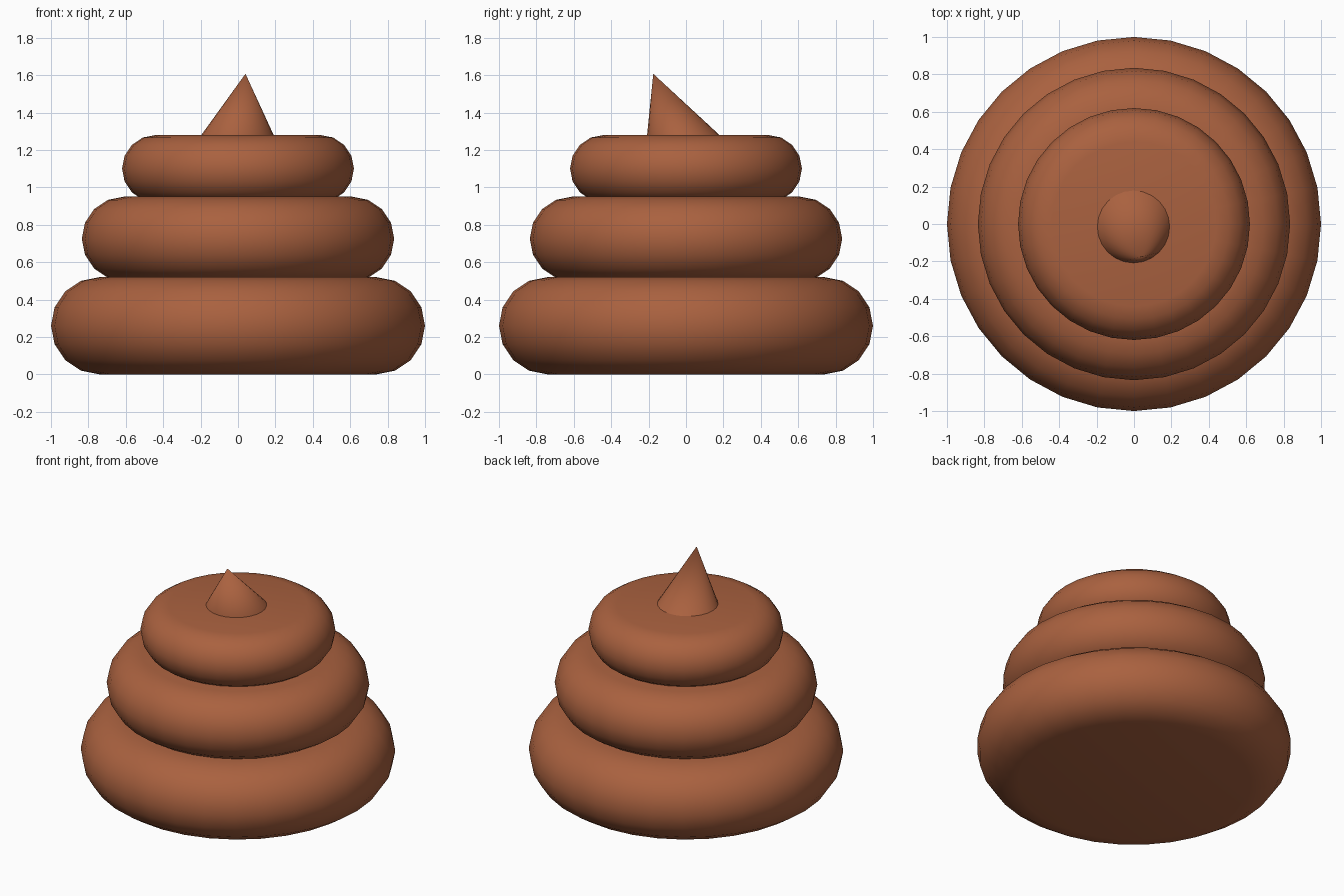
import bpy, bmesh
from math import sin, cos, pi

if "Cube" in bpy.data.objects:
    bpy.data.objects.remove(bpy.data.objects["Cube"])

brown = bpy.data.materials.new("brown")
brown.diffuse_color = (0.40, 0.12, 0.05, 1)
brown.use_nodes = True
brown.node_tree.nodes["Principled BSDF"].inputs["Base Color"].default_value = brown.diffuse_color


def make_object(name, bm):
    bmesh.ops.recalc_face_normals(bm, faces=bm.faces)
    mesh = bpy.data.meshes.new(name)
    bm.to_mesh(mesh)
    bm.free()
    mesh.materials.append(brown)
    ob = bpy.data.objects.new(name, mesh)
    bpy.context.collection.objects.link(ob)
    bpy.ops.object.select_all(action='DESELECT')
    bpy.context.view_layer.objects.active = ob
    ob.select_set(True)
    bpy.ops.object.shade_smooth_by_angle(angle=pi / 4)
    return ob


def coil(name, outer, tube, z, sides=32, steps=8):
    """Round-edged disc: half-circle rim turned about z, flat caps."""
    bm = bmesh.new()
    rings = []
    for i in range(steps + 1):
        a = -pi / 2 + pi * i / steps
        r = outer - tube + tube * cos(a)
        rings.append([bm.verts.new((r * cos(2 * pi * k / sides),
                                    r * sin(2 * pi * k / sides),
                                    z + tube * sin(a))) for k in range(sides)])
    for lo, hi in zip(rings, rings[1:]):
        for k in range(sides):
            n = (k + 1) % sides
            bm.faces.new((lo[k], lo[n], hi[n], hi[k]))
    bm.faces.new(rings[0][::-1])
    bm.faces.new(rings[-1])
    return make_object(name, bm)


# Three stacked coils
coil("bottom_coil", 1.0, 0.26, 0.26)
coil("middle_coil", 0.835, 0.225, 0.725)
coil("top_coil", 0.62, 0.18, 1.10)

# Leaning pointed tip, sunk slightly into the top coil
bm = bmesh.new()
base = [bm.verts.new((-0.008 + 0.217 * cos(2 * pi * k / 24),
                      0.005 + 0.217 * sin(2 * pi * k / 24), 1.24)) for k in range(24)]
apex = bm.verts.new((0.04, -0.175, 1.607))
bm.faces.new(base[::-1])
for k in range(24):
    bm.faces.new((base[k], base[(k + 1) % 24], apex))
make_object("tip", bm)
